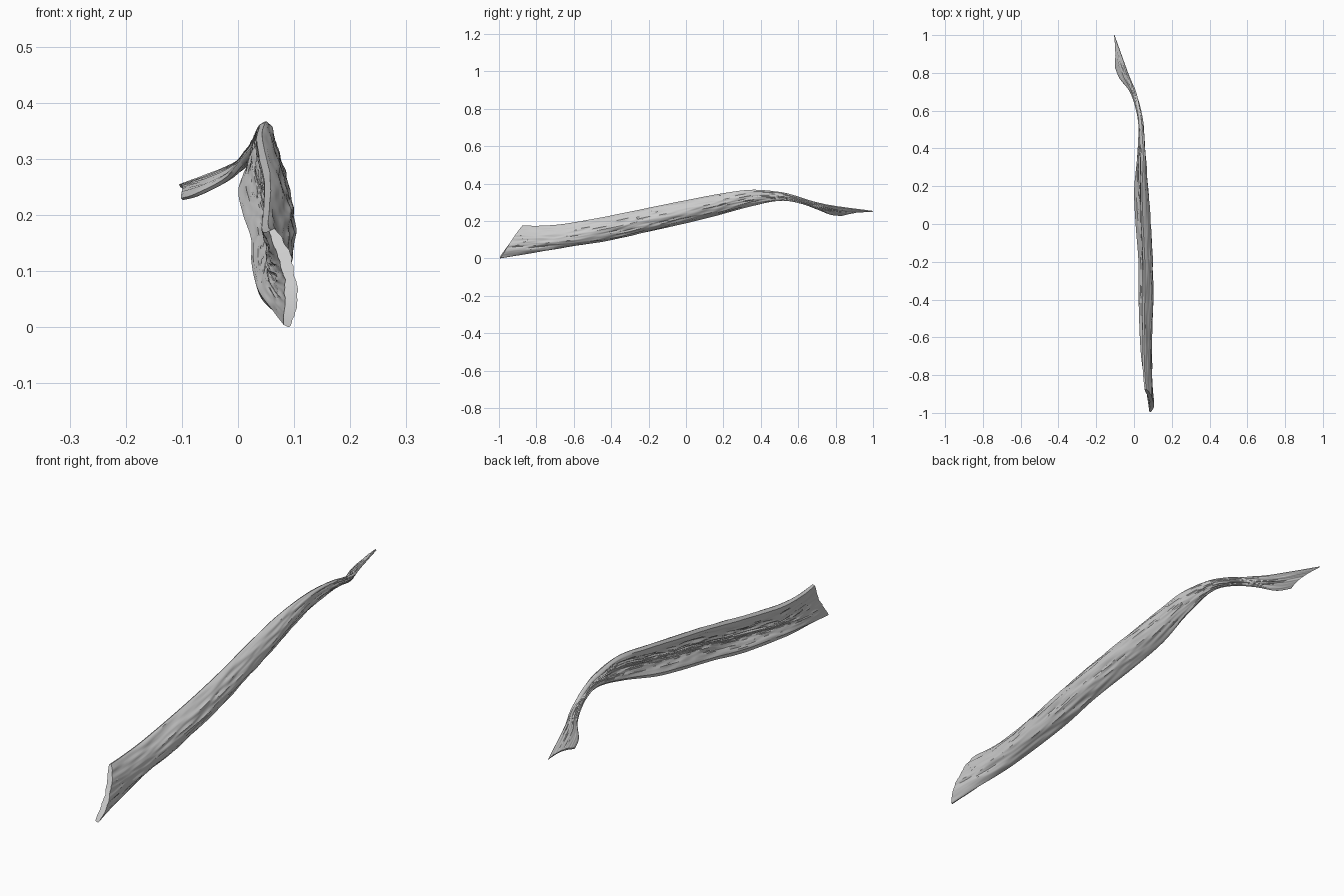
import bpy, bmesh, math
from mathutils import Vector, noise

if "Cube" in bpy.data.objects:
    bpy.data.objects.remove(bpy.data.objects["Cube"])

# Cross-sections along the strip: lower edge, bulging middle, upper edge, thickness
SECTIONS = [
    ((.086, -.995, .002), (.092, -.94, .085), (.060, -.875, .174), .021),
    ((.066, -.86, .026), (.084, -.83, .090), (.052, -.78, .172), .025),
    ((.038, -.68, .060), (.078, -.66, .105), (.048, -.64, .182), .030),
    ((.026, -.40, .107), (.083, -.40, .150), (.052, -.40, .225), .031),
    ((.026, -.20, .150), (.081, -.20, .198), (.052, -.20, .266), .031),
    ((.011, .00, .196), (.070, .00, .242), (.043, .00, .306), .031),
    ((.003, .18, .240), (.058, .18, .283), (.038, .18, .341), .028),
    ((.020, .35, .283), (.049, .35, .325), (.044, .35, .364), .024),
    ((.027, .50, .312), (.041, .50, .332), (.037, .50, .353), .021),
    ((.013, .60, .301), (.026, .60, .314), (.025, .60, .329), .018),
    ((-.020, .70, .264), (-.004, .70, .283), (.007, .70, .299), .014),
    ((-.074, .77, .236), (-.050, .78, .260), (-.029, .79, .280), .012),
    ((-.100, .83, .228), (-.096, .90, .246), (-.104, 1.0, .252), .010),
]
ROWS, COLS = 320, 40


def spline(values, u):
    """Catmull-Rom value at u in 0..1 along the list."""
    n = len(values) - 1
    i = min(int(u * n), n - 1)
    t = u * n - i
    p1, p2 = values[i], values[i + 1]
    p0 = values[i - 1] if i else p1 * 2 - p2
    p3 = values[i + 2] if i + 2 <= n else p2 * 2 - p1
    return (p1 * 2 + (p2 - p0) * t + (p0 * 2 - p1 * 5 + p2 * 4 - p3) * t * t
            + (p1 * 3 - p0 - p2 * 3 + p3) * t ** 3) * .5


LOW, MID, TOP = ([Vector(s[k]) for s in SECTIONS] for k in range(3))
THICK = [s[3] for s in SECTIONS]


def centre(u, v):
    a, b, c = spline(LOW, u), spline(MID, u), spline(TOP, u)
    return a * (2 * (v - .5) * (v - 1)) + b * (4 * v * (1 - v)) + c * (2 * v * (v - .5))


def surface(u, v, side):
    p = centre(u, v)
    e = .002
    normal = (centre(u + e if u < .5 else u, v) - centre(u if u < .5 else u - e, v)).cross(
        centre(u, v + e) - centre(u, v - e)).normalized()
    arch = math.sqrt(max(0, 1 - (2 * v - 1) ** 2))
    half = spline(THICK, u) / 2 * (.45 + .55 * arch)
    # the inner face is partly filled in along the body
    if side < 0:
        half *= 1 + .6 * arch * max(0, math.sin(math.pi * min(1, u / .75)))
    # long wood grain, stretched along the strip
    fine = noise.noise(Vector((v * 16, p.y * 10, side * 5)))
    broad = noise.noise(Vector((v * 5, p.y * 4, side * 9 + 3)))
    ridge = .35 - abs(noise.noise(Vector((v * 9, p.y * 6, side * 3 + 20))))
    grain = (fine * .3 + broad * .3 + ridge * .35) * half * min(1, .4 + arch)
    return p + normal * side * (half + grain)


# Bark strip: closed rings of outer and inner face, capped at both broken ends
bm = bmesh.new()
rings = []
for i in range(ROWS + 1):
    u = i / ROWS
    ring = [bm.verts.new(surface(u, j / COLS, 1)) for j in range(COLS + 1)]
    ring += [bm.verts.new(surface(u, j / COLS, -1)) for j in range(COLS, -1, -1)]
    rings.append(ring)
n = len(rings[0])
for a, b in zip(rings, rings[1:]):
    for j in range(n):
        k = (j + 1) % n
        bm.faces.new((a[j], a[k], b[k], b[j]))
for ring in (rings[0], rings[-1]):
    for j in range(COLS):
        bm.faces.new((ring[j], ring[j + 1], ring[n - 2 - j], ring[n - 1 - j]))
bmesh.ops.recalc_face_normals(bm, faces=bm.faces)

mesh = bpy.data.meshes.new("bark_strip")
bm.to_mesh(mesh)
bm.free()
strip = bpy.data.objects.new("bark_strip", mesh)
bpy.context.collection.objects.link(strip)
bpy.context.view_layer.objects.active = strip
strip.select_set(True)
bpy.ops.object.shade_smooth_by_angle(angle=math.radians(35))
